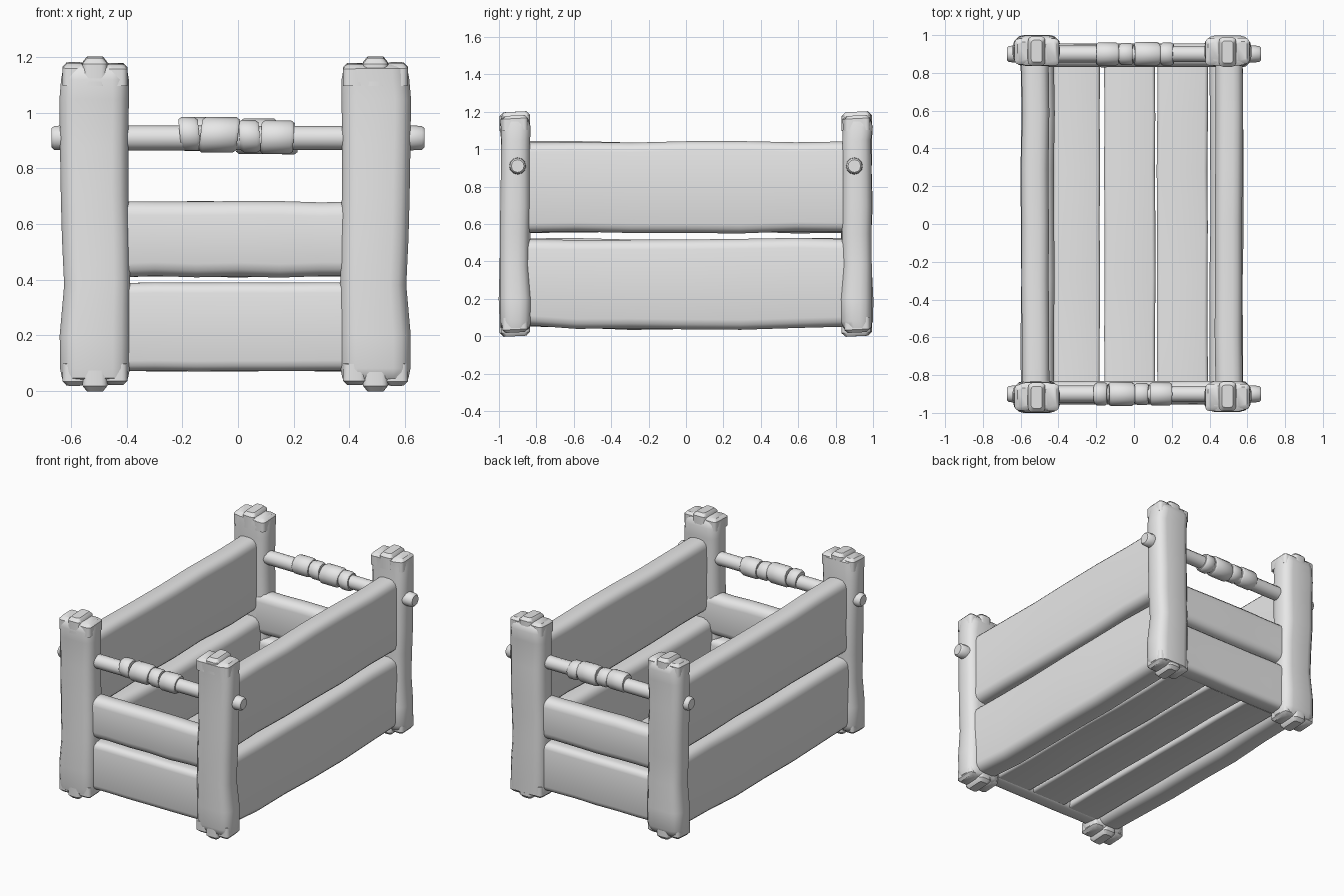
import bpy
import bmesh
import math
import random
from mathutils import Vector

random.seed(4)

cube = bpy.data.objects.get("Cube")
if cube:
    bpy.data.objects.remove(cube, do_unlink=True)

# One plain clay grey for the whole crate
clay = bpy.data.materials.new("clay_grey")
clay.use_nodes = True
clay.diffuse_color = (0.8, 0.8, 0.8, 1)
clay.node_tree.nodes["Principled BSDF"].inputs["Base Color"].default_value = (0.8, 0.8, 0.8, 1)

AXES = {
    "x": lambda t, u, v: Vector((t, u, v)),
    "y": lambda t, u, v: Vector((u, t, v)),
    "z": lambda t, u, v: Vector((u, v, t)),
}


def section(half_u, half_v, roundness, steps=4):
    """Rounded rectangle; a roundness of one gives a circle or capsule."""
    radius = min(half_u, half_v) * roundness
    points = []
    for corner, (su, sv) in enumerate(((1, 1), (-1, 1), (-1, -1), (1, -1))):
        for step in range(steps):
            angle = math.pi / 2 * (corner + step / (steps - 1))
            points.append((su * (half_u - radius) + radius * math.cos(angle),
                           sv * (half_v - radius) + radius * math.sin(angle)))
    return points


def loft(name, axis, stations, roundness, lean=0, steps=4):
    """Skin rounded sections given as (position, centre u, v, half u, v)."""
    bm = bmesh.new()
    rings = []
    for t, cu, cv, hu, hv in stations:
        ring = [bm.verts.new(AXES[axis](t + lean * v, cu + u, cv + v))
                for u, v in section(hu, hv, roundness, steps)]
        rings.append(ring)
    count = len(rings[0])
    for a, b in zip(rings, rings[1:]):
        for i in range(count):
            j = (i + 1) % count
            bm.faces.new((a[i], a[j], b[j], b[i]))
    bm.faces.new(rings[0])
    bm.faces.new(rings[-1])
    bmesh.ops.remove_doubles(bm, verts=bm.verts, dist=0.0005)
    bmesh.ops.recalc_face_normals(bm, faces=bm.faces)
    mesh = bpy.data.meshes.new(name)
    bm.to_mesh(mesh)
    bm.free()
    mesh.materials.append(clay)
    obj = bpy.data.objects.new(name, mesh)
    bpy.context.collection.objects.link(obj)
    bpy.ops.object.select_all(action="DESELECT")
    obj.select_set(True)
    bpy.context.view_layer.objects.active = obj
    bpy.ops.object.shade_smooth_by_angle(angle=math.radians(42))
    return obj


def board(name, axis, reach, u0, u1, v0, v1, roundness=0.6, wobble=0.006, sag=0):
    """Hand-hewn plank with slightly uneven edges."""
    stations = []
    for i in range(7):
        s = i / 3 - 1
        low = v0 - sag * (1 - s * s) + random.uniform(-wobble, wobble)
        high = v1 + random.uniform(-wobble, wobble)
        shift = random.uniform(-wobble, wobble) / 2
        stations.append((s * reach, (u0 + u1) / 2 + shift, (low + high) / 2,
                         (u1 - u0) / 2, (high - low) / 2))
    return loft(name, axis, stations, roundness)


# Corner posts: (height, inward shift, half width, half depth)
POST = ((0.03, 0, 0.095, 0.055), (0.045, 0, 0.119, 0.074),
        (0.08, 0, 0.126, 0.082), (0.2, 0, 0.127, 0.084),
        (0.38, 0.008, 0.119, 0.078), (0.55, 0.003, 0.122, 0.079),
        (0.7, -0.001, 0.122, 0.080), (0.88, -0.003, 0.123, 0.078),
        (1.05, -0.003, 0.125, 0.077), (1.12, 0, 0.122, 0.080),
        (1.16, 0, 0.115, 0.074), (1.175, 0, 0.09, 0.055))

# Knots on the post ends: (offset across, half width, half depth, projection)
KNOTS = ((0, 0.045, 0.078, 0.028), (0.075, 0.042, 0.068, 0.008),
         (-0.075, 0.042, 0.072, 0.005))

for sy, end in ((-1, "front"), (1, "back")):
    for sx, side in ((-1, "right"), (1, "left")):
        px = sx * 0.505 - 0.01
        py = sy * 0.914
        stations = [(z, px - sx * d, py + random.uniform(-0.005, 0.005), hx, hy)
                    for z, d, hx, hy in POST]
        loft(f"{end}_{side}_post", "z", stations, 0.75)
        for n, (off, hx, hy, out) in enumerate(KNOTS):
            kx = px + off * sx
            ky = py + random.uniform(-0.006, 0.006)
            for tip, base, place in ((1.172 + out, 1.1, "top"), (0.028 - out, 0.1, "bottom")):
                slope = (base - tip) * 0.2
                loft(f"{end}_{side}_{place}_knot_{n}", "z",
                     [(base, kx, ky, hx, hy),
                      (tip + slope, kx, ky, hx, hy),
                      (tip, kx, ky, hx * 0.65, hy * 0.75)], 0.5, lean=0.05)

# Long side planks
for sx, side in ((-1, "right"), (1, "left")):
    cx = sx * 0.5 - 0.01
    board(f"{side}_lower_plank", "y", 0.88, cx - 0.088, cx + 0.088, 0.055, 0.52, 0.6, sag=0.018)
    ux = cx + sx * 0.012
    board(f"{side}_upper_plank", "y", 0.88, ux - 0.072, ux + 0.072, 0.555, 1.038, 0.7)

# Short end planks
for sy, end in ((-1, "front"), (1, "back")):
    cy = sy * 0.893
    board(f"{end}_lower_plank", "x", 0.45, cy - 0.062, cy + 0.062, 0.07, 0.388, 0.6, 0.002)
    board(f"{end}_upper_plank", "x", 0.45, cy - 0.062, cy + 0.062, 0.41, 0.68, 0.8, 0.003)

# Floor planks
for n, (x0, x1) in enumerate(((-0.425, -0.18), (-0.157, 0.112), (0.122, 0.39))):
    board(f"floor_plank_{n}", "y", 0.85, x0, x1, 0.075, 0.15, 0.5, 0.004)

# Carrying handles with wrapped grips: (start, end, radius, lean)
WRAPS = ((-0.21, -0.14, 0.060, -0.1), (-0.135, 0, 0.064, 0.12),
         (0.005, 0.078, 0.058, -0.08), (0.083, 0.2, 0.061, 0.05))
for sy, end in ((-1, "front"), (1, "back")):
    cy = sy * 0.9
    rod = [(-0.672, 0.034), (-0.662, 0.043), (-0.62, 0.045), (-0.3, 0.045),
           (0, 0.044), (0.3, 0.043), (0.62, 0.045), (0.662, 0.043), (0.672, 0.034)]
    loft(f"{end}_handle_rod", "x", [(x, cy, 0.91, r, r) for x, r in rod], 1)
    for n, (a, b, r, lean) in enumerate(WRAPS):
        a, b = (a, b) if sy < 0 else (-b, -a)
        z = 0.918 - 0.02 * (a + b)
        loft(f"{end}_grip_wrap_{n}", "x",
             [(a, cy, z, r * 0.86, r * 0.86), (a + 0.012, cy, z, r, r),
              (b - 0.012, cy, z, r, r), (b, cy, z, r * 0.86, r * 0.86)], 1, lean=lean)
